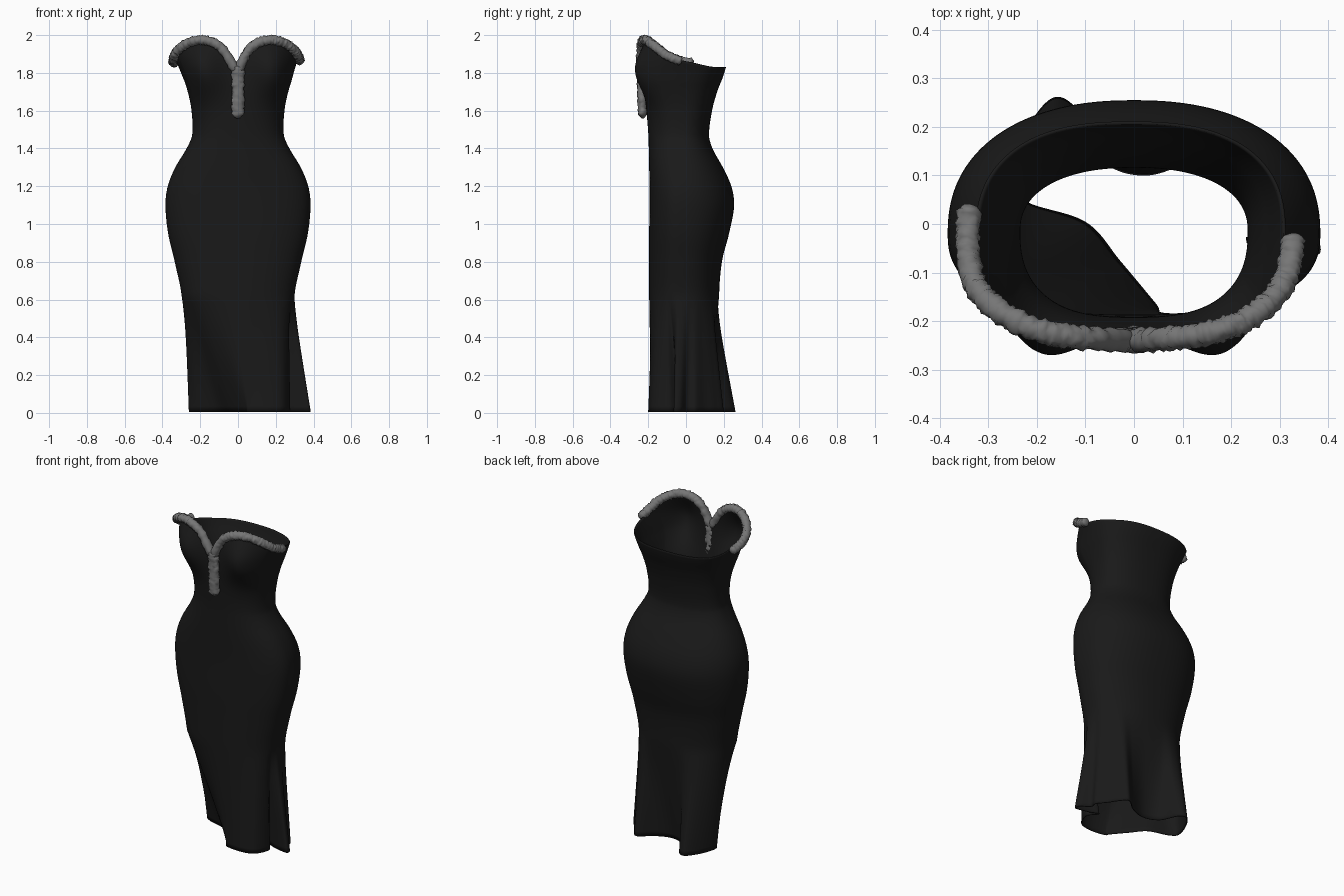
import bpy, bmesh, math, random
from mathutils import Vector

if "Cube" in bpy.data.objects:
    bpy.data.objects.remove(bpy.data.objects["Cube"])

random.seed(4)


def material(name, rgb):
    m = bpy.data.materials.new(name)
    m.diffuse_color = (*rgb, 1)
    m.use_nodes = True
    m.node_tree.nodes["Principled BSDF"].inputs["Base Color"].default_value = m.diffuse_color
    return m


black = material("black cloth", (0.010, 0.010, 0.010))
grey = material("grey trim", (0.18, 0.18, 0.18))


def interp(table, t):
    """Smooth (cubic Hermite) lookup; rows are (key, values...)."""
    n = len(table)
    t = min(max(t, table[0][0]), table[-1][0])
    i = 0
    while i < n - 2 and t > table[i + 1][0]:
        i += 1

    def slope(k, c):
        a, b = table[max(k - 1, 0)], table[min(k + 1, n - 1)]
        return (b[c] - a[c]) / (b[0] - a[0])
    p, q = table[i], table[i + 1]
    h = q[0] - p[0]
    s = (t - p[0]) / h
    return [(2*s**3 - 3*s**2 + 1) * p[c] + (s**3 - 2*s**2 + s) * h * slope(i, c)
            + (3*s**2 - 2*s**3) * q[c] + (s**3 - s**2) * h * slope(i + 1, c)
            for c in range(1, len(p))]


# body sections: height, half width, front y, back y
BODY = [(0, .29, -.195, .18), (.6, .297, -.195, .175), (.8, .335, -.195, .19),
        (.95, .37, -.195, .228), (1.1, .384, -.193, .255), (1.2, .372, -.193, .24),
        (1.3, .332, -.195, .195), (1.4, .272, -.197, .14), (1.47, .243, -.199, .122),
        (1.6, .246, -.208, .138), (1.7, .266, -.213, .165), (1.8, .298, -.213, .203),
        (1.9, .332, -.212, .225), (2.0, .345, -.21, .23)]
# fluted hem: angle, x, y
HEM = [(-75, .06, -.19), (-55, .16, -.2), (-40, .24, -.175), (-26, .277, -.085),
       (-18, .235, -.03), (-12, .29, -.05), (-5, .378, -.065), (1, .378, -.03),
       (9, .325, .005), (18, .325, .05), (28, .285, .1), (40, .245, .16), (50, .2, .2),
       (62, .12, .14), (80, .02, .105), (98, -.07, .14), (112, -.12, .24), (126, -.17, .26),
       (145, -.23, .18), (165, -.26, .08), (185, -.22, .04),
       (210, -.1, 0), (235, -.03, -.08), (258, .04, -.165)]
HEM = [(a - 360, x, y) for a, x, y in HEM[-3:]] + HEM + [(a + 360, x, y) for a, x, y in HEM[:3]]
# sweetheart neckline: degrees away from the front centre, height
RIM = [(0, 1.79), (2, 1.825), (5, 1.865), (9, 1.91), (14, 1.945), (22, 1.97), (32, 1.977),
       (45, 1.962), (60, 1.925), (75, 1.885), (90, 1.86), (110, 1.84), (130, 1.83), (180, 1.83)]


def rim_height(deg):
    d = abs((deg + 90 + 180) % 360 - 180)
    return interp(RIM, d)[0]


def surface(deg, z):
    """Point on the dress at an angle and a height."""
    a, yf, yb = interp(BODY, z)
    c, s = math.cos(math.radians(deg)), math.sin(math.radians(deg))
    top = min(max((z - 1.45) / .35, 0), 1)
    e = .88 - .08 * top if s > 0 else .8 + .18 * top
    mid = -.02 + .02 * top
    x = a * math.copysign(abs(c) ** e, c)
    y = mid + (yb - mid if s > 0 else mid - yf) * math.copysign(abs(s) ** e, s)
    # bust
    if s < 0:
        for side in (-1, 1):
            g = ((x - side * .2) / .085) ** 2 + ((z - 1.81) / .105) ** 2
            y -= .098 * math.exp(-g / 2) * min(1, -s * 2.6)
    x -= .01 * min(max((z - 1.75) / .15, 0), 1)
    # flutes growing towards the hem
    w = min(max(1 - z / .62, 0), 1) ** 1.05
    if w:
        hx, hy = interp(HEM, (deg + 90) % 360 - 90)
        x, y = x + (hx - x) * w, y + (hy - y) * w
    return Vector((x, y, z))


def make_object(name, bm, mat):
    me = bpy.data.meshes.new(name)
    bm.to_mesh(me)
    bm.free()
    me.materials.append(mat)
    ob = bpy.data.objects.new(name, me)
    bpy.context.collection.objects.link(ob)
    return ob


# dress shell
COLS, LOW, HIGH, SPLIT = 300, 50, 34, 1.45
bm = bmesh.new()
grid = []
for i in range(LOW + HIGH + 1):
    row = []
    for j in range(COLS):
        deg = j * 360 / COLS - 90
        if i <= LOW:
            z = .006 + (SPLIT - .006) * i / LOW
        else:
            z = SPLIT + (rim_height(deg) - SPLIT) * (i - LOW) / HIGH
        row.append(bm.verts.new(surface(deg, z)))
    grid.append(row)
for a, b in zip(grid, grid[1:]):
    for j in range(COLS):
        k = (j + 1) % COLS
        bm.faces.new((a[j], a[k], b[k], b[j]))
dress = make_object("dress_body", bm, black)
mod = dress.modifiers.new("cloth_thickness", 'SOLIDIFY')
mod.thickness = .006
mod.offset = -1
bpy.context.view_layer.objects.active = dress
dress.select_set(True)
bpy.ops.object.shade_smooth_by_angle(angle=math.radians(50))
dress.select_set(False)


def rough_tube(name, path, radius, sides=12, tip=.55, depth=1.0):
    """Bumpy tube along a path, with tapered closed ends."""
    bm = bmesh.new()
    rings = []
    last = len(path) - 1
    for i, p in enumerate(path):
        t = (path[min(i + 1, last)] - path[max(i - 1, 0)]).normalized()
        u = Vector((p.x, p.y, 0))
        u = (u - t * u.dot(t)).normalized()
        v = t.cross(u)
        end = {0: .55, last - 1: (1 + tip) / 2, last: tip}.get(i, 1)
        lump = random.uniform(.93, 1.07)
        ring = []
        for k in range(sides):
            ang = 2 * math.pi * k / sides
            r = radius * end * lump * random.uniform(.86, 1.13)
            ring.append(bm.verts.new(p + (u * math.cos(ang) * depth + v * math.sin(ang)) * r))
        rings.append(ring)
    for a, b in zip(rings, rings[1:]):
        for k in range(sides):
            m = (k + 1) % sides
            bm.faces.new((a[k], a[m], b[m], b[k]))
    bm.faces.new(rings[0])
    bm.faces.new(rings[-1])
    bmesh.ops.recalc_face_normals(bm, faces=bm.faces)
    bmesh.ops.triangulate(bm, faces=bm.faces)
    ob = make_object(name, bm, grey)
    for f in ob.data.polygons:
        f.use_smooth = True
    return ob


# neckline trim, one strip over each cup
for name, side, reach in (("right_neck_trim", 1, 86), ("left_neck_trim", -1, 96)):
    path = []
    for i in range(81):
        deg = -90 + side * (1 + (reach - 1) * i / 80)
        p = surface(deg, rim_height(deg))
        out = Vector((p.x, p.y, 0)).normalized()
        path.append(p + out * .014 + Vector((0, 0, -.003)))
    rough_tube(name, path, .025)

# trim hanging down the front centre
stem = [Vector((.002 * math.sin(i * 2), -.241 + .012 * i / 26, 1.84 - .28 * i / 26)) for i in range(27)]
rough_tube("centre_trim", stem, .034, tip=.3, depth=.7)
